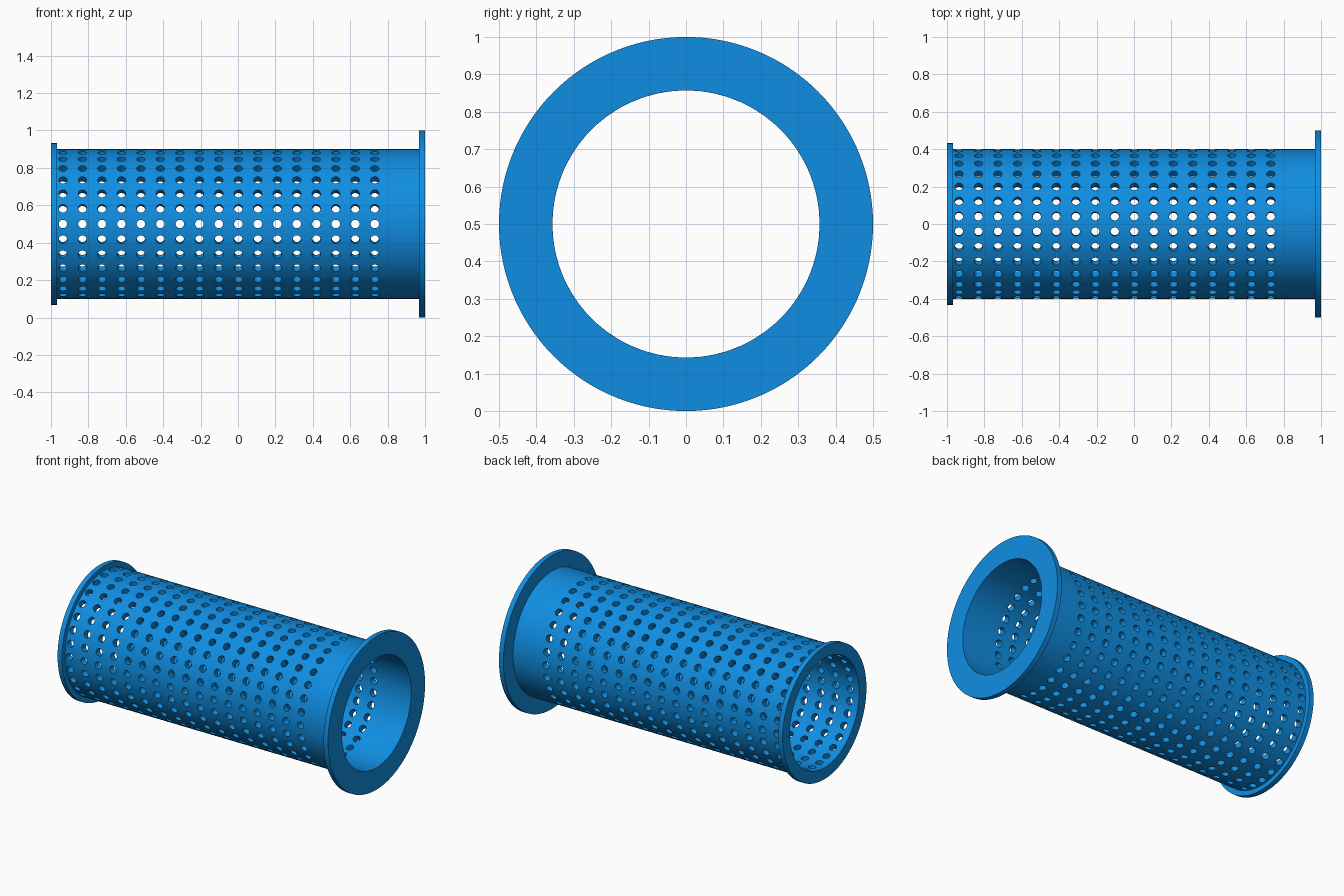
import bpy, bmesh
from math import sin, cos, asin, pi, radians

if "Cube" in bpy.data.objects:
    bpy.data.objects.remove(bpy.data.objects["Cube"])

BORE, OUTER = 0.357, 0.4          # tube wall radii
HOLE = 0.0225                     # hole radius
COLS, ROWS, SIDES = 17, 30, 24    # holes along, holes around, sides per hole
FIRST, PITCH = -0.936, 0.1042     # first hole position and spacing
LEFT, RIGHT = -0.968, 0.968       # inner faces of the two flanges
AXIS = 0.5                        # height of the tube axis

blue = bpy.data.materials.new("bright blue")
blue.use_nodes = True
blue.diffuse_color = (0.005, 0.27, 0.76, 1)
blue.node_tree.nodes["Principled BSDF"].inputs["Base Color"].default_value = blue.diffuse_color


def on_tube(x, radius, angle):
    """Point at an angle around the x axis, zero facing the front."""
    return x, -radius * cos(angle), AXIS + radius * sin(angle)


def bridge(bm, loop_a, loop_b):
    for i in range(len(loop_a)):
        j = (i + 1) % len(loop_a)
        bm.faces.new((loop_a[i], loop_a[j], loop_b[j], loop_b[i]))


def finish(bm, name):
    bmesh.ops.recalc_face_normals(bm, faces=bm.faces)
    mesh = bpy.data.meshes.new(name)
    bm.to_mesh(mesh)
    bm.free()
    mesh.materials.append(blue)
    obj = bpy.data.objects.new(name, mesh)
    bpy.context.collection.objects.link(obj)
    bpy.ops.object.select_all(action='DESELECT')
    obj.select_set(True)
    bpy.context.view_layer.objects.active = obj
    bpy.ops.object.shade_smooth_by_angle(angle=radians(35))
    return obj


def perforated_cell(bm, x, angle, back, ahead):
    """One patch of tube wall, both skins, with a straight round hole."""
    half_angle = pi / ROWS
    turns = [2 * pi * k / SIDES for k in range(SIDES)]

    def patch_edge(radius):
        loop = []
        for t in turns:
            m = max(abs(cos(t)), abs(sin(t)))
            u, v = cos(t) / m, sin(t) / m
            px = x + u * (back if u < 0 else ahead)
            loop.append(bm.verts.new(on_tube(px, radius, angle + v * half_angle)))
        return loop

    def hole_edge(radius):
        return [bm.verts.new(on_tube(x + HOLE * cos(t), radius,
                                     angle + asin(HOLE * sin(t) / radius)))
                for t in turns]

    loops = [patch_edge(OUTER), hole_edge(OUTER), hole_edge(BORE), patch_edge(BORE)]
    for a, b in zip(loops, loops[1:]):
        bridge(bm, a, b)


# Perforated tube, one patch per hole
bm = bmesh.new()
for col in range(COLS):
    x = FIRST + col * PITCH
    back = x - LEFT if col == 0 else PITCH / 2
    for row in range(ROWS):
        perforated_cell(bm, x, 2 * pi * row / ROWS, back, PITCH / 2)
bmesh.ops.remove_doubles(bm, verts=bm.verts, dist=0.0002)

# Plain collar, drawn out from the last row of patches
end = FIRST + (COLS - 0.5) * PITCH
rim = [e for e in bm.edges if e.is_boundary and all(abs(v.co.x - end) < 0.001 for v in e.verts)]
collar = bmesh.ops.extrude_edge_only(bm, edges=rim)["geom"]
for item in collar:
    if isinstance(item, bmesh.types.BMVert):
        item.co.x = RIGHT
finish(bm, "perforated_tube")


def flange(name, x0, x1, radius, steps=120):
    """Flat ring with a square section."""
    bm = bmesh.new()
    section = [(x0, BORE), (x1, BORE), (x1, radius), (x0, radius)]
    rings = [[bm.verts.new(on_tube(x, r, 2 * pi * k / steps)) for k in range(steps)]
             for x, r in section]
    for i in range(4):
        bridge(bm, rings[i], rings[(i + 1) % 4])
    return finish(bm, name)


flange("wide_end_flange", RIGHT, 1.0, 0.5)
flange("narrow_end_flange", -1.0, LEFT, 0.432)
